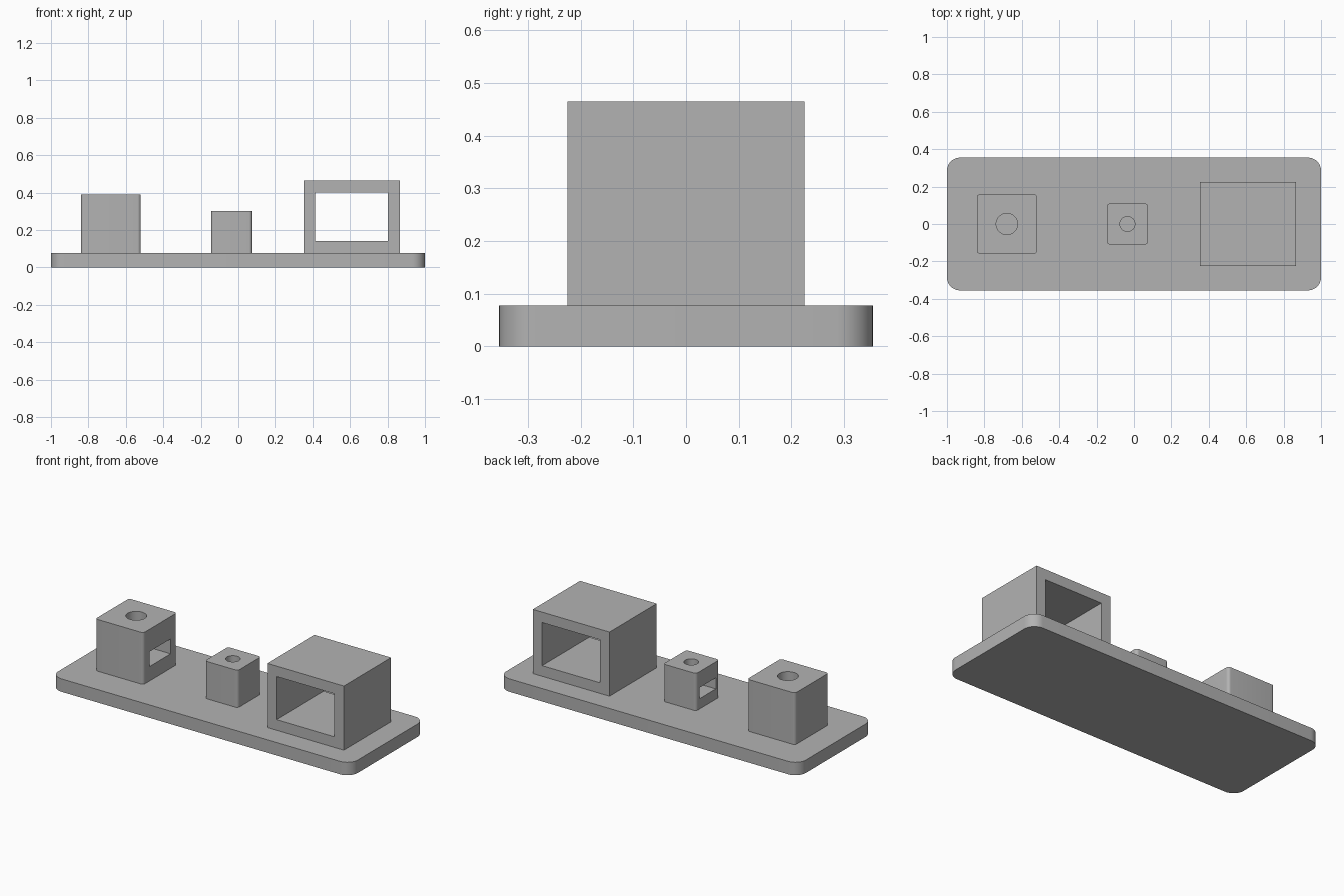
import bpy, bmesh

cube = bpy.data.objects.get("Cube")
if cube:
    bpy.data.objects.remove(cube, do_unlink=True)

grey = bpy.data.materials.new("plain grey")
grey.use_nodes = True
colour = (0.45, 0.45, 0.45, 1)
grey.diffuse_color = colour
grey.node_tree.nodes["Principled BSDF"].inputs["Base Color"].default_value = colour

BASE_TOP = 0.078


def add_object(name, bm):
    mesh = bpy.data.meshes.new(name)
    bm.to_mesh(mesh)
    bm.free()
    mesh.materials.append(grey)
    obj = bpy.data.objects.new(name, mesh)
    bpy.context.scene.collection.objects.link(obj)
    return obj


def box(name, x, y, z, radius=0):
    """Box from (min, max) ranges, with optional rounded vertical edges."""
    bm = bmesh.new()
    bmesh.ops.create_cube(bm, size=1)
    for v in bm.verts:
        v.co = [r[0] if c < 0 else r[1] for c, r in zip(v.co, (x, y, z))]
    if radius:
        upright = [e for e in bm.edges
                   if abs(e.verts[0].co.z - e.verts[1].co.z) > 0.01]
        bmesh.ops.bevel(bm, geom=upright, offset=radius, segments=8,
                        profile=0.5, affect='EDGES')
    return add_object(name, bm)


def cylinder(name, x, radius, z):
    bm = bmesh.new()
    bmesh.ops.create_cone(bm, cap_ends=True, segments=48, radius1=radius,
                          radius2=radius, depth=z[1] - z[0])
    bmesh.ops.translate(bm, verts=bm.verts, vec=(x, 0, (z[0] + z[1]) / 2))
    return add_object(name, bm)


def cut(obj, cutter):
    mod = obj.modifiers.new("cut", 'BOOLEAN')
    mod.operation = 'DIFFERENCE'
    mod.solver = 'EXACT'
    mod.object = cutter
    bpy.context.view_layer.objects.active = obj
    bpy.ops.object.modifier_apply(modifier=mod.name)
    bpy.data.objects.remove(cutter, do_unlink=True)


def smooth(obj):
    bpy.ops.object.select_all(action='DESELECT')
    obj.select_set(True)
    bpy.context.view_layer.objects.active = obj
    bpy.ops.object.shade_smooth_by_angle()


def nut_block(name, x, half, top, hole, slot_half, slot_z, side):
    """Block with a bolt hole from above and a nut slot open towards side."""
    block = box(name, (x - half, x + half), (-half, half), (BASE_TOP, top), 0.018)
    inner, outer = x - side * slot_half, x + side * (half + 0.05)
    cut(block, box("slot_cutter", sorted((inner, outer)),
                   (-slot_half, slot_half), slot_z))
    cut(block, cylinder("hole_cutter", x, hole, (BASE_TOP + 0.01, top + 0.05)))
    smooth(block)


# Base plate with rounded corners
smooth(box("base_plate", (-1, 1), (-0.355, 0.355), (0, BASE_TOP), 0.07))

# Two bolt blocks, slots facing each other's way
nut_block("large_bolt_block", -0.68, 0.16, 0.39, 0.057, 0.1, (0.165, 0.255), 1)
nut_block("small_bolt_block", -0.035, 0.11, 0.303, 0.04, 0.077, (0.14, 0.207), -1)

# Open rectangular sleeve
sleeve = box("open_sleeve", (0.353, 0.865), (-0.225, 0.225), (BASE_TOP, 0.465))
cut(sleeve, box("sleeve_cutter", (0.415, 0.803), (-0.3, 0.3), (0.142, 0.402)))
